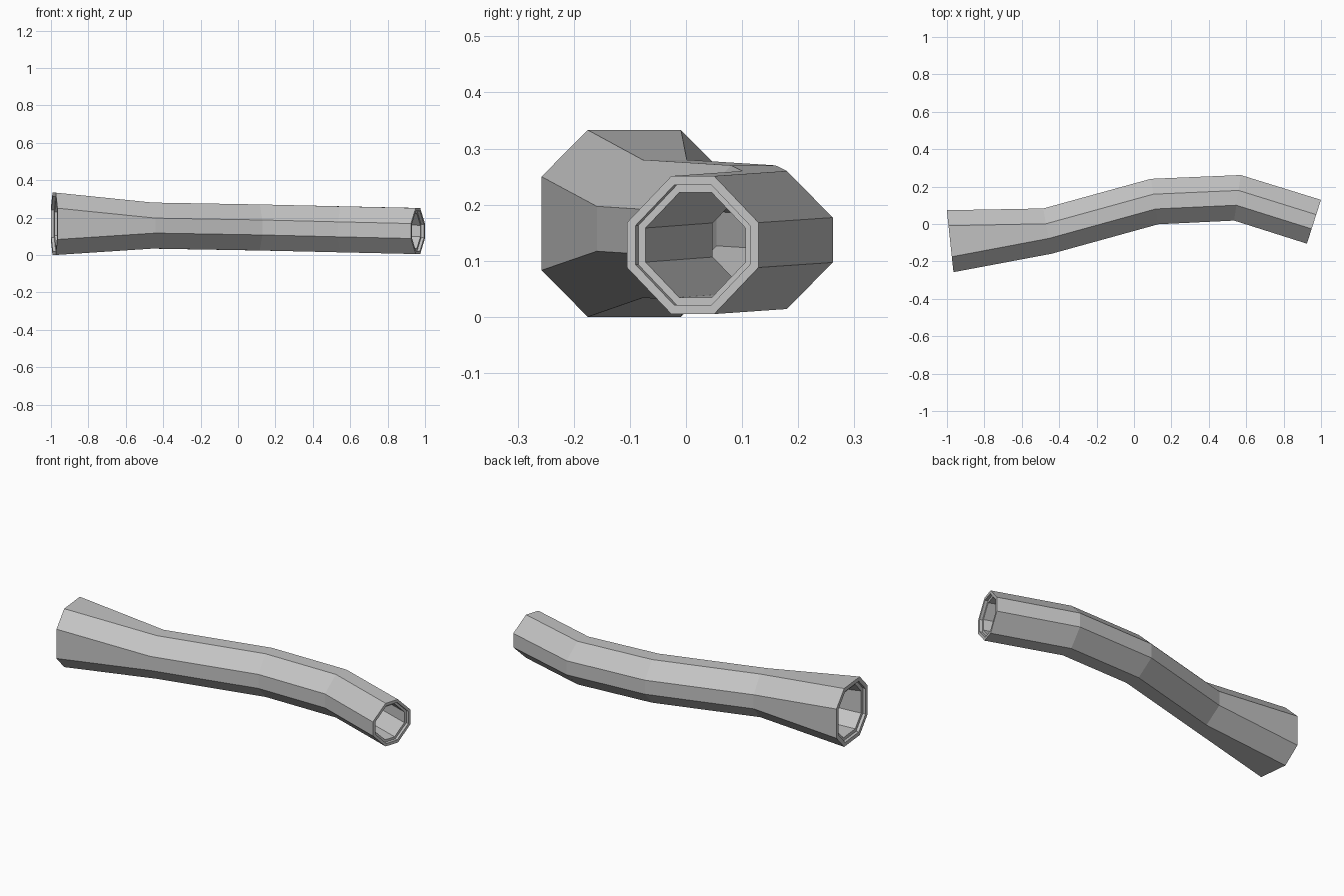
import bpy, bmesh
from math import sin, cos
from mathutils import Vector

cube = bpy.data.objects.get("Cube")
if cube:
    bpy.data.objects.remove(cube, do_unlink=True)

# Stations along the pipe: x, y, z of the centre, yaw, radius
STATIONS = [
    (-0.983, -0.092, 0.1665, 0.107, 0.1665),
    (-0.463, -0.038, 0.157, 0.18, 0.123),
    (0.11, 0.12, 0.147, 0.165, 0.123),
    (0.553, 0.14, 0.137, -0.145, 0.123),
    (0.962, 0.012, 0.128, -0.31, 0.123),
]
CHAMFER = 0.083   # corner cut, the same at every station
LIP, BORE = 0.87, 0.76
RECESS = 0.016

bm = bmesh.new()


def ring(station, scale=1.0, shift=0.0):
    """Eight-sided section across the pipe, moved along its axis by shift."""
    x, y, z, yaw, r = station
    axis = Vector((cos(yaw), sin(yaw), 0))
    across = Vector((-sin(yaw), cos(yaw), 0))
    centre = Vector((x, y, z)) + axis * shift
    h = r - CHAMFER
    outline = [(r, -h), (r, h), (h, r), (-h, r), (-r, h), (-r, -h), (-h, -r), (h, -r)]
    return [bm.verts.new(centre + across * (u * scale) + Vector((0, 0, v * scale)))
            for u, v in outline]


first, last = STATIONS[0], STATIONS[-1]
loops = [ring(s) for s in STATIONS]                              # outer wall
loops += [ring(last, LIP), ring(last, LIP, -RECESS), ring(last, BORE, -RECESS)]
loops += [ring(s, BORE) for s in reversed(STATIONS[1:-1])]       # bore
loops += [ring(first, BORE, RECESS), ring(first, LIP, RECESS), ring(first, LIP)]

# Bridge each loop to the next, closing back on the first
for a, b in zip(loops, loops[1:] + loops[:1]):
    for i in range(8):
        j = (i + 1) % 8
        bm.faces.new((a[i], a[j], b[j], b[i]))
bmesh.ops.recalc_face_normals(bm, faces=bm.faces)

mesh = bpy.data.meshes.new("bent_pipe")
bm.to_mesh(mesh)
bm.free()

grey = bpy.data.materials.new("light_grey")
grey.use_nodes = True
grey.diffuse_color = (0.55, 0.55, 0.55, 1)
grey.node_tree.nodes["Principled BSDF"].inputs["Base Color"].default_value = (0.55, 0.55, 0.55, 1)
mesh.materials.append(grey)

pipe = bpy.data.objects.new("bent_pipe", mesh)
bpy.context.collection.objects.link(pipe)
